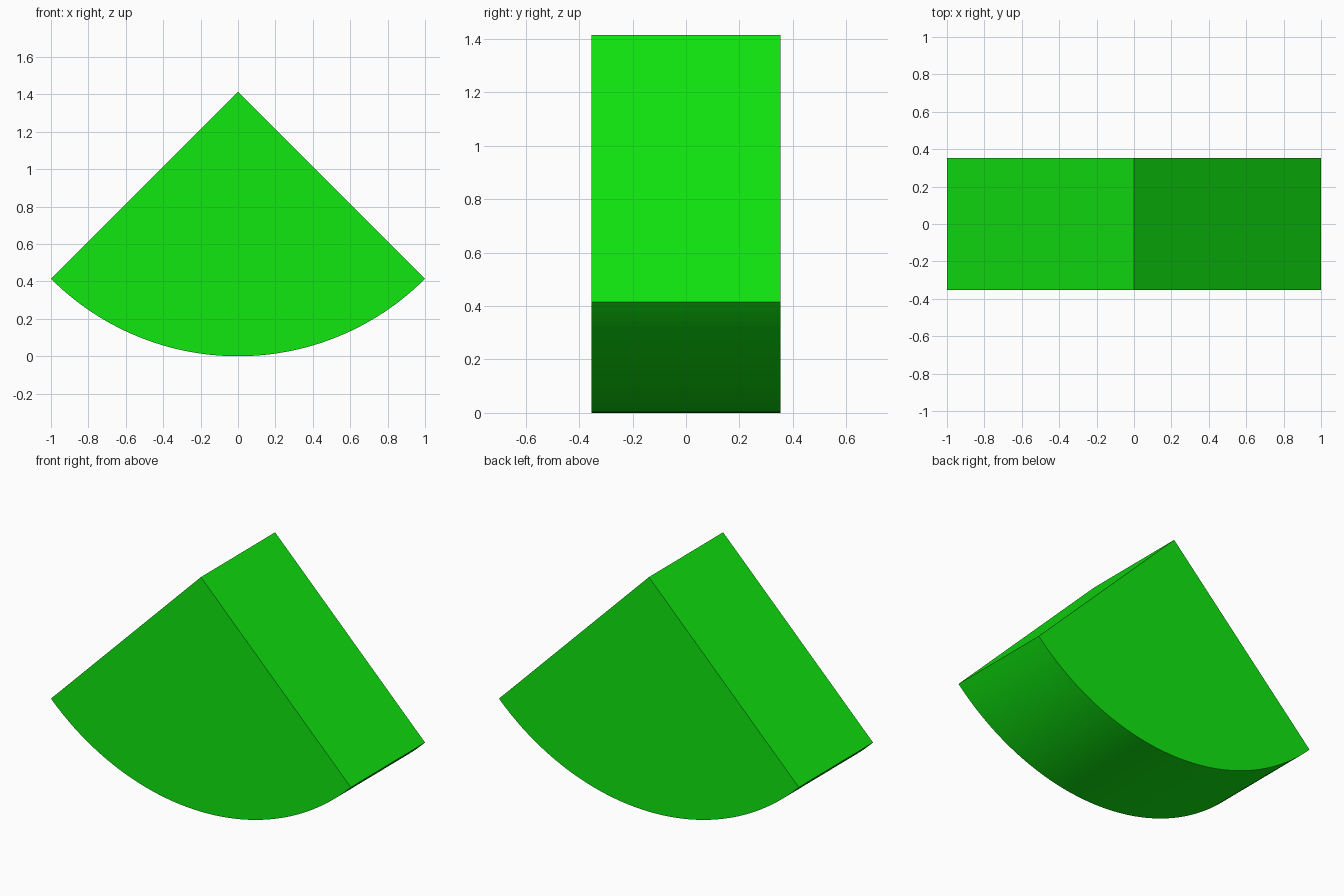
import bpy, bmesh, math

if "Cube" in bpy.data.objects:
    bpy.data.objects.remove(bpy.data.objects["Cube"])

RADIUS = math.sqrt(2)
DEPTH = RADIUS / 2
STEPS = 64

# Quarter-disc profile: apex on top, arc resting on the ground
bm = bmesh.new()
points = [(0, RADIUS)]
for i in range(STEPS + 1):
    a = math.radians(225 + 90 * i / STEPS)
    points.append((RADIUS * math.cos(a), RADIUS + RADIUS * math.sin(a)))
face = bm.faces.new([bm.verts.new((x, -DEPTH / 2, z)) for x, z in points])

# Extrude the profile through the depth
result = bmesh.ops.extrude_face_region(bm, geom=[face], use_keep_orig=True)
moved = [v for v in result["geom"] if isinstance(v, bmesh.types.BMVert)]
bmesh.ops.translate(bm, verts=moved, vec=(0, DEPTH, 0))
bmesh.ops.recalc_face_normals(bm, faces=bm.faces)

mesh = bpy.data.meshes.new("quarter_cylinder")
bm.to_mesh(mesh)
bm.free()
wedge = bpy.data.objects.new("quarter_cylinder", mesh)
bpy.context.collection.objects.link(wedge)

# Green material
green = bpy.data.materials.new("green")
green.diffuse_color = (0.005, 0.8, 0.005, 1)
green.use_nodes = True
green.node_tree.nodes["Principled BSDF"].inputs["Base Color"].default_value = green.diffuse_color
mesh.materials.append(green)

# Smooth arc, sharp edges
bpy.context.view_layer.objects.active = wedge
wedge.select_set(True)
bpy.ops.object.shade_smooth_by_angle(angle=math.radians(30))
